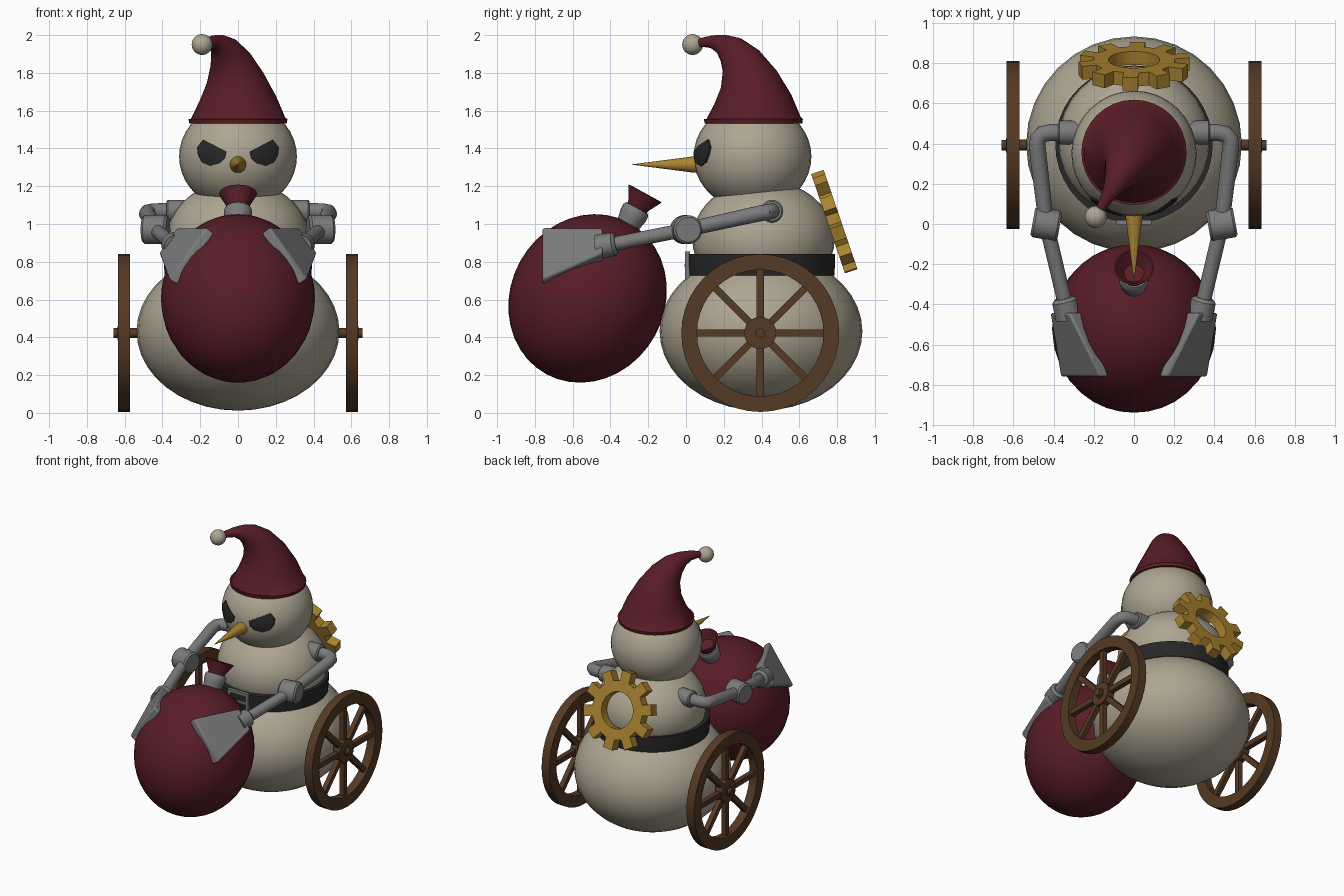
import bpy, bmesh
from math import sin, cos, pi, sqrt, radians
from mathutils import Vector, Matrix, Quaternion

if "Cube" in bpy.data.objects:
    bpy.data.objects.remove(bpy.data.objects["Cube"])

V = Vector


def material(name, rgb):
    m = bpy.data.materials.new(name)
    m.diffuse_color = (*rgb, 1)
    m.use_nodes = True
    m.node_tree.nodes["Principled BSDF"].inputs["Base Color"].default_value = m.diffuse_color
    return m


SNOW = material("snow", (0.42, 0.38, 0.29))
RED = material("red_cloth", (0.10, 0.012, 0.02))
GOLD = material("brass", (0.40, 0.23, 0.03))
WOOD = material("wood", (0.09, 0.042, 0.018))
BLACK = material("black", (0.02, 0.02, 0.02))
STEEL = material("steel", (0.2, 0.2, 0.2))


def finish(name, bm, mat, angle=35, mirror=False, bevel=0):
    bmesh.ops.recalc_face_normals(bm, faces=bm.faces)
    me = bpy.data.meshes.new(name)
    bm.to_mesh(me)
    bm.free()
    me.materials.append(mat)
    for p in me.polygons:
        p.use_smooth = angle > 0
    if angle:
        me.set_sharp_from_angle(angle=radians(angle))
    ob = bpy.data.objects.new(name, me)
    bpy.context.collection.objects.link(ob)
    if bevel:
        b = ob.modifiers.new("bevel", 'BEVEL')
        b.width, b.segments = bevel, 2
    if mirror:
        ob.modifiers.new("mirror", 'MIRROR')
    return ob


def loft(bm, rings, n=32, closed=False):
    """Skin circles given as (centre, axis, radius)."""
    q, prev, loops = Quaternion(), V((0, 0, 1)), []
    for c, a, r in rings:
        a = V(a).normalized()
        q = prev.rotation_difference(a) @ q
        prev = a
        loops.append([bm.verts.new(V(c) + q @ V((r * cos(2 * pi * i / n), r * sin(2 * pi * i / n), 0)))
                      for i in range(n)])
    pairs = list(zip(loops, loops[1:]))
    if closed:
        pairs.append((loops[-1], loops[0]))
    else:
        bm.faces.new(loops[0])
        bm.faces.new(loops[-1])
    for a, b in pairs:
        for i in range(n):
            j = (i + 1) % n
            bm.faces.new((a[i], a[j], b[j], b[i]))


def lathe(bm, origin, axis, profile, n=32, closed=False):
    axis = V(axis).normalized()
    loft(bm, [(V(origin) + axis * h, axis, r) for r, h in profile], n, closed)


def path(bm, pts, radii, n=24):
    pts = [V(p) for p in pts]
    last = len(pts) - 1
    loft(bm, [(p, pts[min(i + 1, last)] - pts[max(i - 1, 0)], radii[i]) for i, p in enumerate(pts)], n)


def ball(name, c, size, mat, tilt=0):
    bm = bmesh.new()
    m = Matrix.Translation(c) @ Matrix.Rotation(tilt, 4, 'X') @ Matrix.Diagonal((*size, 1))
    bmesh.ops.create_uvsphere(bm, u_segments=32, v_segments=20, radius=1, matrix=m)
    return finish(name, bm, mat, 60)


def box(bm, c, size, rot=Matrix()):
    bmesh.ops.create_cube(bm, size=1, matrix=Matrix.Translation(c) @ rot @ Matrix.Diagonal((*size, 1)))


# Snowball body
ball("lower_body", (0, 0.397, 0.432), (0.537, 0.537, 0.42), SNOW)
ball("upper_body", (0, 0.41, 0.92), (0.377, 0.377, 0.312), SNOW)
HEAD, HR = V((0, 0.352, 1.357)), V((0.312, 0.312, 0.285))
ball("head", HEAD, HR, SNOW)

# Eyes: slanted half-moons wrapped onto the head
outline = [(0.185, 1.447), (0.12, 1.414), (0.06, 1.383), (0.068, 1.347), (0.1, 1.32),
           (0.148, 1.307), (0.19, 1.325), (0.212, 1.362), (0.217, 1.405)]
bm = bmesh.new()
cx, cz = 0.145, 1.37
rows = []
for t, lift in ((1, 0.95), (1, 1.02), (0.66, 1.025), (0.33, 1.025)):
    row = []
    for x, z in outline:
        x, z = cx + (x - cx) * t, cz + (z - cz) * t
        k = lift ** 2 - (x / HR.x) ** 2 - ((z - HEAD.z) / HR.z) ** 2
        row.append(bm.verts.new((x, HEAD.y - HR.y * sqrt(max(k, 0)), z)))
    rows.append(row)
for a, b in zip(rows, rows[1:]):
    for i in range(len(a)):
        j = (i + 1) % len(a)
        bm.faces.new((a[i], a[j], b[j], b[i]))
bm.faces.new(rows[-1])
finish("eyes", bm, BLACK, mirror=True)

# Nose
bm = bmesh.new()
lathe(bm, (0, 0.08, 1.315), (0, -1, 0), [(0.045, 0), (0.043, 0.04), (0.001, 0.365)], 20)
finish("nose", bm, GOLD)

# Drooping hat and bobble
bm = bmesh.new()
hat = [(0, 1.533, 0.258), (0, 1.555, 0.262), (0, 1.56, 0.25), (0.003, 1.66, 0.205), (0.028, 1.765, 0.155),
       (0.075, 1.86, 0.112), (0.135, 1.92, 0.081), (0.195, 1.952, 0.053), (0.255, 1.965, 0.034),
       (0.31, 1.962, 0.025), (0.36, 1.95, 0.02)]
d = V((-0.19, -0.32, 0)).normalized()
pts = [V((0, 0.357, z)) + d * s for s, z, r in hat]
path(bm, pts, [h[2] for h in hat], 32)
finish("hat", bm, RED, 50)
ball("hat_bobble", (-0.19, 0.035, 1.95), (0.055,) * 3, SNOW)

# Belt and buckle
bm = bmesh.new()
lathe(bm, (0, 0.397, 0), (0, 0, 1), [(0.34, 0.727), (0.388, 0.727), (0.392, 0.785), (0.392, 0.842), (0.34, 0.842)],
      40, True)
finish("belt", bm, BLACK)
bm = bmesh.new()
for s in (-1, 1):
    box(bm, (s * 0.075, 0.008, 0.78), (0.022, 0.025, 0.148))
    box(bm, (0, 0.008, 0.78 + s * 0.063), (0.15, 0.025, 0.022))
box(bm, (0.03, 0.0, 0.78), (0.09, 0.015, 0.016))
finish("buckle", bm, STEEL, 0)

# Spoked wheels with axles
hub = V((0.603, 0.393, 0.423))
bm = bmesh.new()
lathe(bm, hub, (1, 0, 0), [(0.335, -0.032), (0.418, -0.032), (0.418, 0.032), (0.335, 0.032)], 40, True)
lathe(bm, hub, (1, 0, 0), [(0.085, -0.028), (0.085, 0.028)], 24)
for i in range(8):
    rot = Matrix.Rotation(i * pi / 4, 4, 'X')
    box(bm, hub + rot @ V((0, 0, 0.205)), (0.036, 0.038, 0.29), rot)
finish("wheels", bm, WOOD, mirror=True)
bm = bmesh.new()
lathe(bm, (0, hub.y, hub.z), (1, 0, 0),
      [(0.027, 0.4), (0.027, 0.63), (0.036, 0.631), (0.036, 0.637), (0.026, 0.638), (0.026, 0.66)], 20)
finish("axles", bm, WOOD, mirror=True)

# Winding gear on the back
bm = bmesh.new()
n, up, centre = V((0, 0.947, 0.322)), V((0, -0.322, 0.947)), V((0, 0.785, 1.013))
sections = []
for i in range(10):
    for f, r in ((-0.29, 0.205), (-0.22, 0.278), (0.22, 0.278), (0.29, 0.205)):
        a = (i + f) * pi / 5 - 0.07
        u = V((1, 0, 0)) * sin(a) + up * cos(a)
        sections.append([bm.verts.new(centre + u * rad + n * h)
                         for rad, h in ((r, -0.035), (r, 0.035), (0.128, 0.035), (0.128, -0.035))])
for i, a in enumerate(sections):
    b = sections[(i + 1) % len(sections)]
    for k in range(4):
        m = (k + 1) % 4
        bm.faces.new((a[k], a[m], b[m], b[k]))
finish("back_gear", bm, GOLD, 25)

# Sack with collar and flared mouth
C, AX = V((0, -0.521, 0.606)), V((0, 0.48, 0.877))
ball("sack", C, (0.408, 0.408, 0.457), RED, -radians(28.7))
bm = bmesh.new()
lathe(bm, C, AX, [(0.06, 0.43), (0.07, 0.485), (0.074, 0.5), (0.074, 0.53), (0.066, 0.545), (0.05, 0.547)], 24)
finish("sack_collar", bm, STEEL)
bm = bmesh.new()
lathe(bm, C, AX, [(0.055, 0.53), (0.06, 0.56), (0.1, 0.632), (0.092, 0.635), (0.05, 0.575)], 24)
finish("sack_mouth", bm, RED)

# Jointed arms
elbow, wrist = V((0.437, 0, 0.97)), V((0.335, -0.43, 0.885))
bm = bmesh.new()
lathe(bm, (0, 0.455, 1.068), (1, 0, 0), [(0.06, 0.26), (0.06, 0.37), (0.052, 0.378)], 24)
path(bm, [(0.34, 0.455, 1.068), (0.42, 0.455, 1.068), (0.455, 0.447, 1.066), (0.478, 0.425, 1.062),
          (0.482, 0.385, 1.055), elbow], [0.042] * 5 + [0.038])
path(bm, [elbow, wrist], [0.037, 0.037])
finish("arms", bm, STEEL, mirror=True)
bm = bmesh.new()
lathe(bm, elbow, (1, 0.18, 0), [(0.066, -0.068), (0.077, -0.056), (0.077, 0.056), (0.066, 0.068)], 24)
finish("elbow_joints", bm, STEEL, mirror=True)
bm = bmesh.new()
lathe(bm, wrist, wrist - elbow, [(0.045, -0.065), (0.062, -0.05), (0.066, 0.04)], 24)
finish("wrist_cuffs", bm, STEEL, mirror=True)

# Paddle hands gripping the sack
bm = bmesh.new()
w, t = V((-0.587, 0, 0.81)), V((0.81, 0, 0.587))
ends = [[bm.verts.new(V(c) + w * (a * hw) + t * (b * ht)) for a, b in ((-1, -1), (1, -1), (1, 1), (-1, 1))]
        for c, hw, ht in (((0.333, -0.442, 0.886), 0.082, 0.048), ((0.245, -0.76, 0.829), 0.17, 0.028))]
bm.faces.new(ends[0])
bm.faces.new(ends[1])
for i in range(4):
    j = (i + 1) % 4
    bm.faces.new((ends[0][i], ends[0][j], ends[1][j], ends[1][i]))
finish("hands", bm, STEEL, 20, mirror=True, bevel=0.012)
